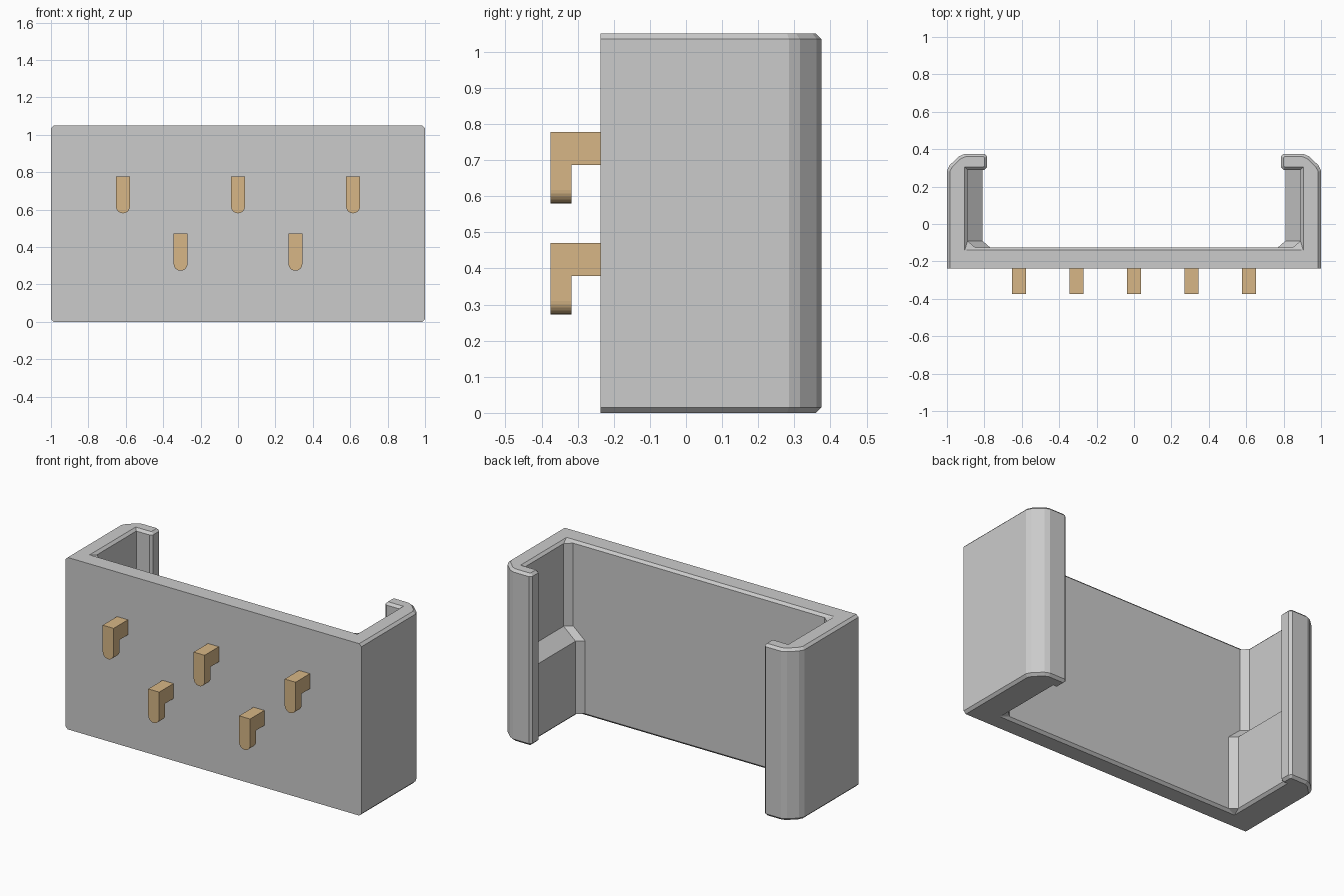
import bpy, bmesh, math

if "Cube" in bpy.data.objects:
    bpy.data.objects.remove(bpy.data.objects["Cube"])

FRONT, BACK, H, C = -0.237, 0.375, 1.05, 0.015


def finish(bm, name, mat=None):
    bmesh.ops.remove_doubles(bm, verts=bm.verts, dist=1e-5)
    bmesh.ops.recalc_face_normals(bm, faces=bm.faces)
    mesh = bpy.data.meshes.new(name)
    bm.to_mesh(mesh)
    bm.free()
    ob = bpy.data.objects.new(name, mesh)
    bpy.context.collection.objects.link(ob)
    if mat:
        mesh.materials.append(mat)
    return ob


def full(w):
    # half of the C-shaped outline; w is the inner wall position
    return [(1, FRONT), (1, .285), (.985, .315), (.935, .362), (.905, BACK),
            (.8, BACK), (.785, .36), (.785, .303), (.8, .29),
            (w, .29), (w, -.09), (w - .04, -.125)]


def inset(w):
    # same outline shrunk for the bevelled top and bottom rims
    return [(1 - C, FRONT), (1 - C, .28), (.972, .305), (.925, .35), (.9, BACK - C),
            (.805, BACK - C), (.8, .355), (.8, .31), (.805, .305),
            (w + C, .305), (w + C, -.14), (w + C, -.14)]


# Holder body: outline lofted upward, inner ledges below, wider pocket above
LOW, UP = .81, .89
levels = [(0, inset(LOW)), (C, full(LOW)), (.46, full(LOW)),
          (.53, full(UP)), (H - C, full(UP)), (H, inset(UP))]
bm = bmesh.new()
rings = []
for z, half in levels:
    outline = half + [(-x, y) for x, y in reversed(half)]
    rings.append([bm.verts.new((x, y, z)) for x, y in outline])
n = len(rings[0])
for a, b in zip(rings, rings[1:]):
    for i in range(n):
        j = (i + 1) % n
        bm.faces.new((a[i], a[j], b[j], b[i]))
bm.faces.new(rings[0])
bm.faces.new(rings[-1])
finish(bm, "holder_body")

# Hooks: rounded finger with an arm running back to the front face
tan = bpy.data.materials.new("tan")
tan.diffuse_color = (.68, .47, .24, 1)
tan.use_nodes = True
tan.node_tree.nodes["Principled BSDF"].inputs["Base Color"].default_value = tan.diffuse_color


def extrude(bm, faces, dy):
    out = bmesh.ops.extrude_face_region(bm, geom=faces)["geom"]
    bmesh.ops.translate(bm, vec=(0, dy, 0),
                        verts=[g for g in out if isinstance(g, bmesh.types.BMVert)])
    return [g for g in out if isinstance(g, bmesh.types.BMFace)]


def hook(name, cx, top):
    r, y0 = .037, -.375
    bm = bmesh.new()
    v = lambda x, z: bm.verts.new((cx + x, y0, top + z))
    left, right = v(-r, -.092), v(r, -.092)
    arm = bm.faces.new((left, right, v(r, 0), v(-r, 0)))
    tip = [v(-r * math.cos(math.pi * i / 12), -.161 - r * math.sin(math.pi * i / 12))
           for i in range(13)]
    finger = bm.faces.new([left] + tip + [right])
    ends = extrude(bm, [arm, finger], .058)
    upper = max(ends, key=lambda f: f.calc_center_median().z)
    extrude(bm, [upper], FRONT - y0 - .058)
    finish(bm, name, tan)


for i, x in enumerate((-.615, 0, .615)):
    hook(f"upper_hook_{i + 1}", x, .778)
for i, x in enumerate((-.307, .307)):
    hook(f"lower_hook_{i + 1}", x, .471)
